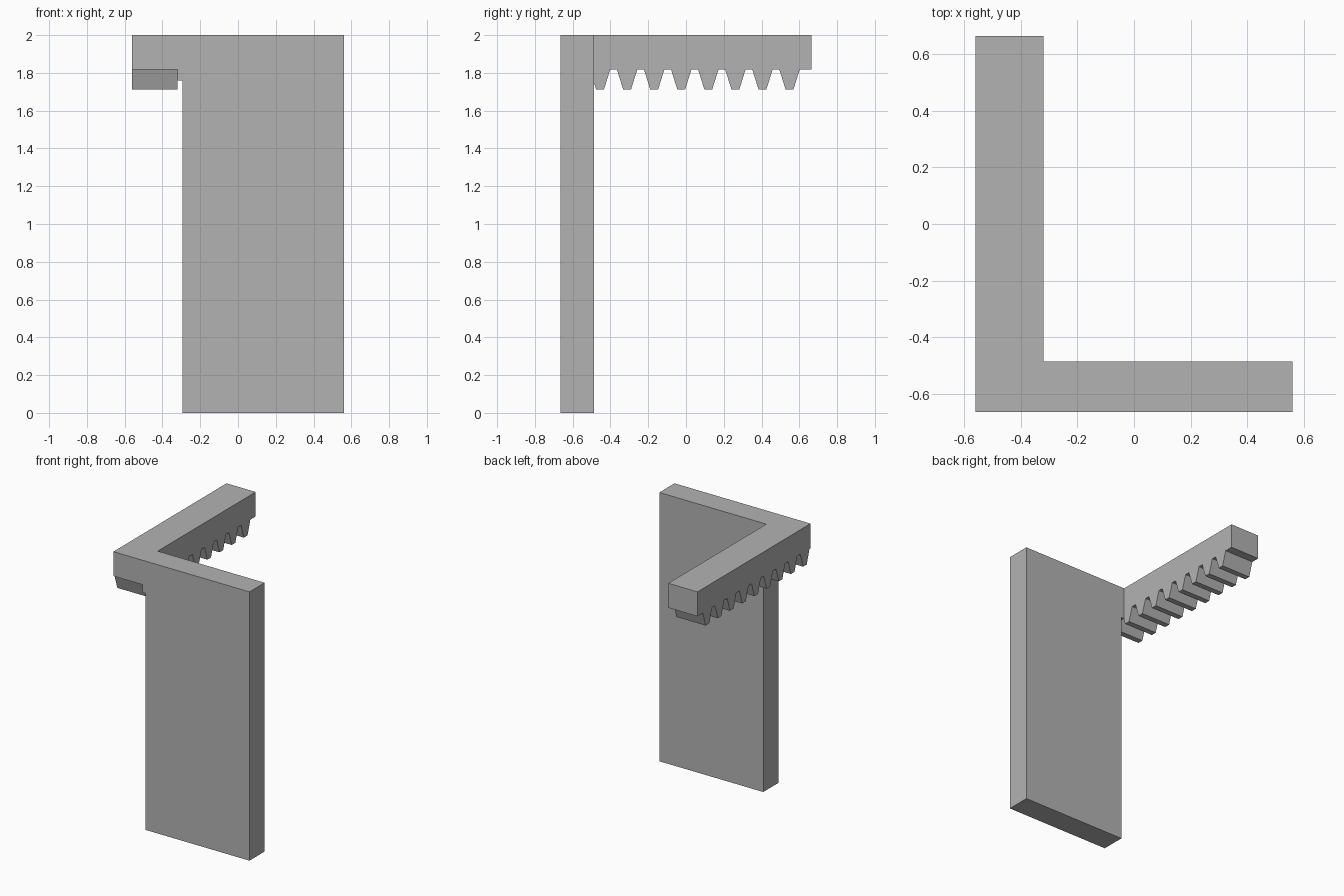
import bpy
import bmesh
from mathutils import Vector

cube = bpy.data.objects.get("Cube")
if cube:
    bpy.data.objects.remove(cube, do_unlink=True)

grey = bpy.data.materials.new("plain grey")
grey.use_nodes = True
colour = (0.45, 0.45, 0.45, 1)
grey.diffuse_color = colour
grey.node_tree.nodes["Principled BSDF"].inputs["Base Color"].default_value = colour


def extruded(name, outline, depth):
    """Extrude a closed outline of 3D points along a vector into a solid."""
    bm = bmesh.new()
    face = bm.faces.new([bm.verts.new(p) for p in outline])
    result = bmesh.ops.extrude_face_region(bm, geom=[face], use_keep_orig=True)
    moved = [g for g in result["geom"] if isinstance(g, bmesh.types.BMVert)]
    bmesh.ops.translate(bm, verts=moved, vec=Vector(depth))
    bmesh.ops.recalc_face_normals(bm, faces=bm.faces)
    mesh = bpy.data.meshes.new(name)
    bm.to_mesh(mesh)
    bm.free()
    mesh.materials.append(grey)
    obj = bpy.data.objects.new(name, mesh)
    bpy.context.collection.objects.link(obj)
    return obj


# Overall extents
X, Y, TOP = 0.56, 0.665, 2.0
ARM_INNER, ROOT, TIP = -0.32, 1.818, 1.713

# Upright panel with the small step beside the rack
panel_profile = [(ARM_INNER, TOP), (ARM_INNER, 1.76), (-0.295, 1.76),
                 (-0.295, 0), (X, 0), (X, TOP)]
extruded("upright_panel", [(x, -Y, z) for x, z in panel_profile], (0, 0.178, 0))

# Toothed arm: one side profile with nine trapezoid teeth underneath
TEETH, PITCH, LAST = 9, 0.1433, 0.548
ROOT_HALF, TIP_HALF = 0.054, 0.021
rack_profile = [(Y, TOP), (-Y, TOP), (-Y, ROOT)]
for i in reversed(range(TEETH)):
    c = LAST - i * PITCH
    rack_profile += [(c - ROOT_HALF, ROOT), (c - TIP_HALF, TIP),
                     (c + TIP_HALF, TIP), (c + ROOT_HALF, ROOT)]
rack_profile.append((Y, ROOT))
extruded("toothed_arm", [(-X, y, z) for y, z in rack_profile], (ARM_INNER + X, 0, 0))
